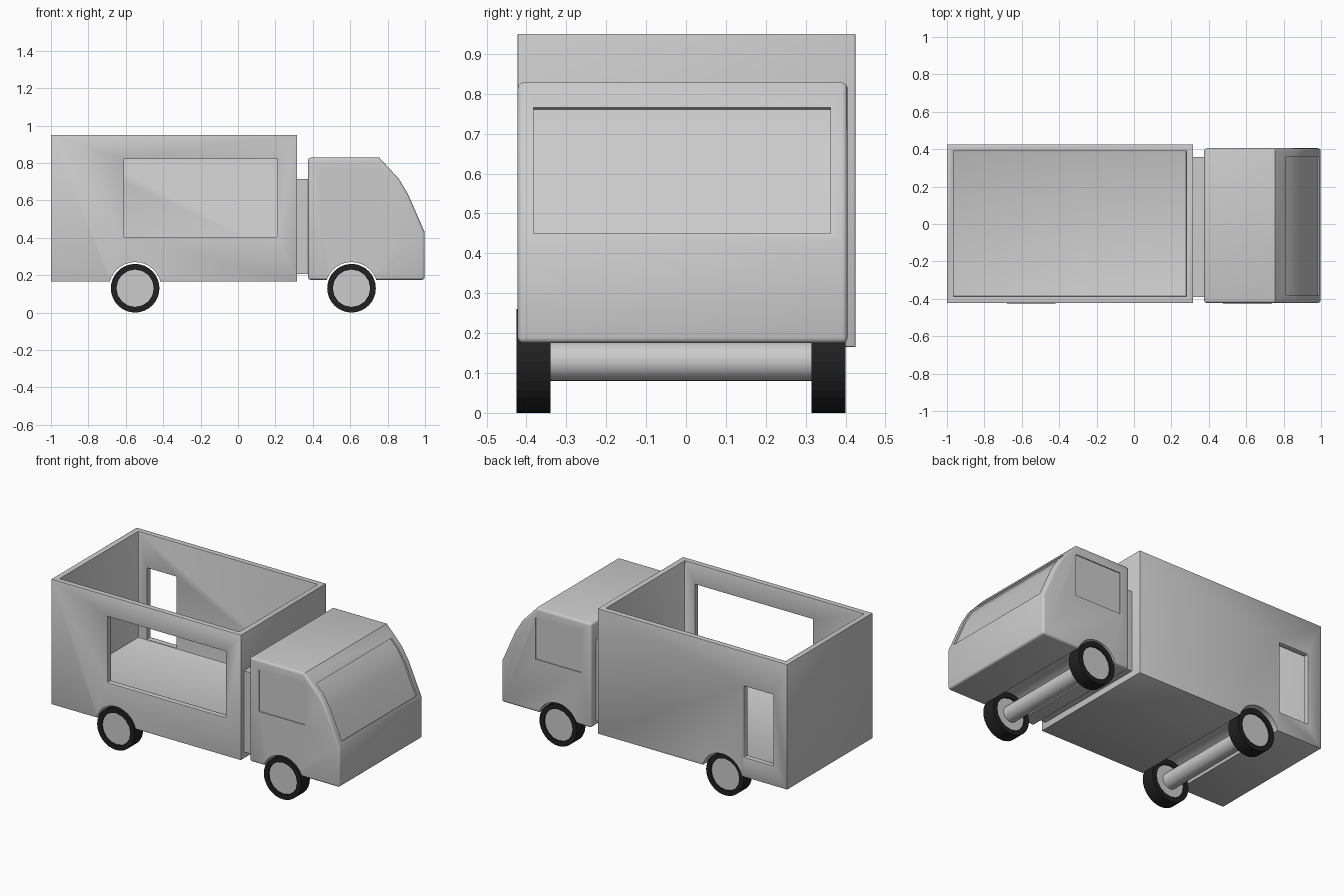
import bpy, bmesh, math
from mathutils import Matrix

if "Cube" in bpy.data.objects:
    bpy.data.objects.remove(bpy.data.objects["Cube"])


def finish(name, bm):
    bmesh.ops.recalc_face_normals(bm, faces=bm.faces)
    me = bpy.data.meshes.new(name)
    bm.to_mesh(me)
    bm.free()
    ob = bpy.data.objects.new(name, me)
    bpy.context.collection.objects.link(ob)
    return ob


def box(name, x, y, z):
    bm = bmesh.new()
    bmesh.ops.create_cube(bm, size=1)
    for v in bm.verts:
        v.co = [(r[0] + r[1]) / 2 + c * (r[1] - r[0]) for r, c in zip((x, y, z), v.co)]
    return finish(name, bm)


def prism(name, pts, y0, y1):
    """Extrude an x-z outline along y."""
    bm = bmesh.new()
    f = bm.faces.new([bm.verts.new((x, y0, z)) for x, z in pts])
    ret = bmesh.ops.extrude_face_region(bm, geom=[f])
    for v in ret['geom']:
        if isinstance(v, bmesh.types.BMVert):
            v.co.y = y1
    return finish(name, bm)


def rod(name, x, z, r, y0, y1, sides):
    bm = bmesh.new()
    m = Matrix.Translation((x, (y0 + y1) / 2, z)) @ Matrix.Rotation(math.pi / 2, 4, 'X')
    bmesh.ops.create_cone(bm, cap_ends=True, segments=sides, radius1=r, radius2=r,
                          depth=y1 - y0, matrix=m)
    return finish(name, bm)


def apply(ob, mod):
    with bpy.context.temp_override(object=ob, active_object=ob):
        bpy.ops.object.modifier_apply(modifier=mod.name)


def cut(ob, cutter):
    m = ob.modifiers.new("cut", 'BOOLEAN')
    m.operation, m.solver, m.object = 'DIFFERENCE', 'EXACT', cutter
    apply(ob, m)
    bpy.data.objects.remove(cutter)


def bevel(ob, width, seg=2):
    m = ob.modifiers.new("bevel", 'BEVEL')
    m.width, m.segments = width, seg
    m.limit_method, m.angle_limit = 'ANGLE', math.radians(50)
    apply(ob, m)


def smooth(ob):
    bpy.ops.object.select_all(action='DESELECT')
    ob.select_set(True)
    bpy.context.view_layer.objects.active = ob
    bpy.ops.object.shade_smooth_by_angle(angle=math.radians(32))


AXLES = {"rear": -0.55, "front": 0.607}
HUB_Z = 0.13

# Open-topped cargo body with serving hatch and rear side door
body = box("cargo_body", (-1, 0.315), (-0.422, 0.425), (0.165, 0.95))
cut(body, box("cavity", (-0.965, 0.28), (-0.387, 0.39), (0.283, 1.2)))
cut(body, box("hatch", (-0.61, 0.21), (-0.6, -0.2), (0.405, 0.82)))
cut(body, box("door", (-0.905, -0.7), (0.2, 0.6), (0.288, 0.735)))
bevel(body, 0.008)
cut(body, rod("arch", AXLES["rear"], HUB_Z, 0.14, -0.6, 0.6, 32))
smooth(body)

# Connector between body and cab
box("connector", (0.305, 0.385), (-0.39, 0.357), (0.205, 0.715))

# Cab with sloped nose
nose = [(0.755, 0.828), (0.86, 0.715), (0.908, 0.635), (0.998, 0.43)]
cab = prism("cab", [(0.375, 0.175), (0.375, 0.828)] + nose + [(0.998, 0.175)], -0.422, 0.405)
bevel(cab, 0.014, 3)
cut(cab, rod("arch", AXLES["front"], HUB_Z, 0.14, -0.6, 0.6, 32))

# Recessed windscreen and side windows
glass = [(0.813, 0.765), (0.86, 0.715), (0.908, 0.635), (0.989, 0.45)]
strip = [(x - 0.009, z - 0.005) for x, z in glass] + [(x + 0.06, z + 0.035) for x, z in reversed(glass)]
cut(cab, prism("windscreen", strip, -0.382, 0.362))
for y in ((-0.5, -0.416), (0.399, 0.5)):
    cut(cab, box("side_window", (0.44, 0.76), y, (0.505, 0.767)))
smooth(cab)

# Wheels and axles
rubber = bpy.data.materials.new("rubber")
rubber.diffuse_color = (0.015, 0.015, 0.015, 1)
rubber.use_nodes = True
rubber.node_tree.nodes["Principled BSDF"].inputs["Base Color"].default_value = rubber.diffuse_color
for end, x in AXLES.items():
    smooth(rod(end + "_axle", x, HUB_Z, 0.05, -0.345, 0.32, 24))
    for side, y0, y1 in (("right", -0.425, -0.34), ("left", 0.315, 0.40)):
        tyre = rod(f"{end}_{side}_tyre", x, HUB_Z, 0.13, y0, y1, 32)
        cut(tyre, rod("hole", x, HUB_Z, 0.1, y0 - 0.1, y1 + 0.1, 16))
        tyre.data.materials.clear()
        tyre.data.materials.append(rubber)
        rod(f"{end}_{side}_rim", x, HUB_Z, 0.1, y0 + 0.01, y1 - 0.01, 16)
